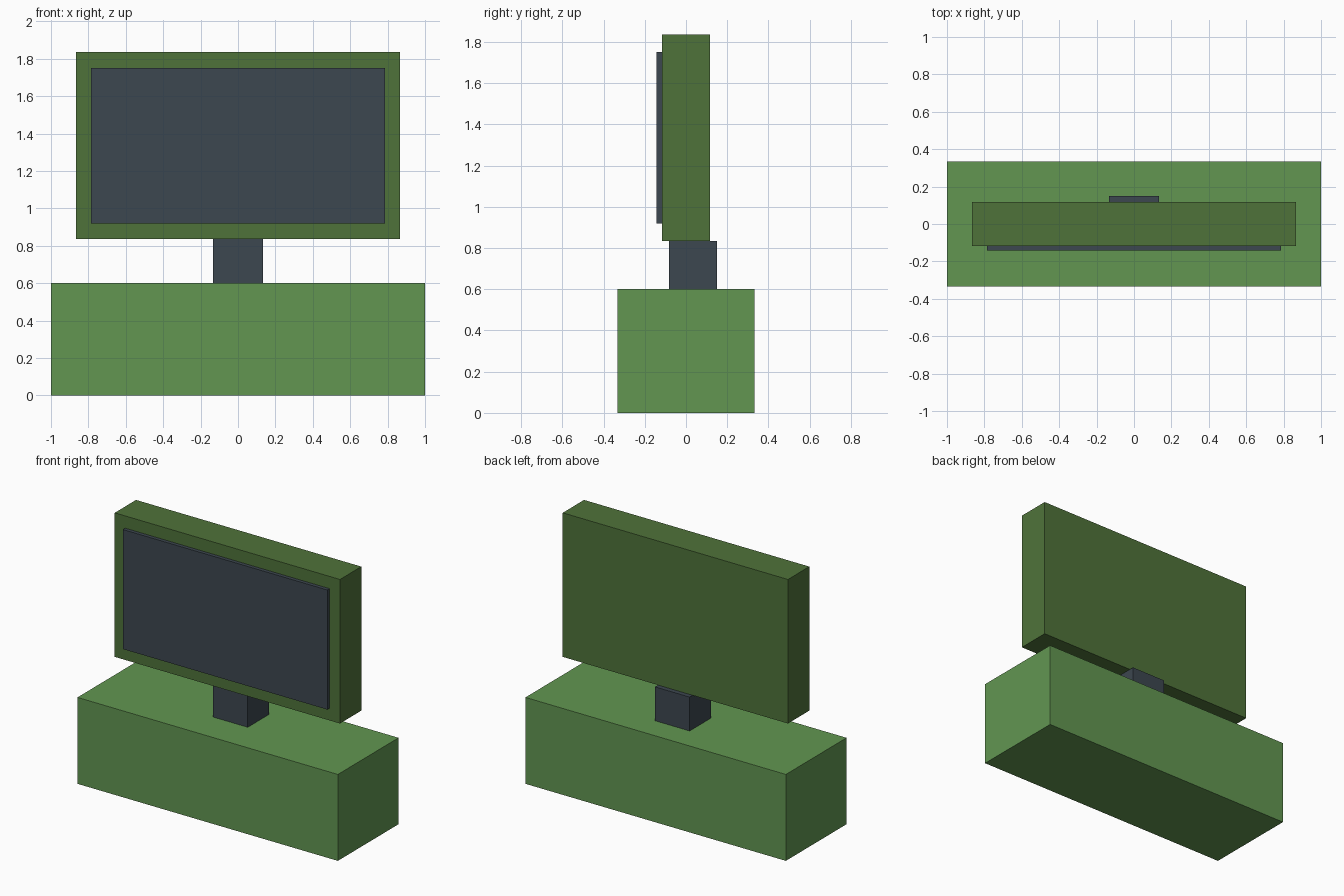
import bpy

# Remove the default cube
old = bpy.data.objects.get("Cube")
if old:
    bpy.data.objects.remove(old, do_unlink=True)


def make_material(name, rgb):
    mat = bpy.data.materials.new(name)
    mat.use_nodes = True
    color = (*rgb, 1.0)
    mat.diffuse_color = color
    mat.node_tree.nodes["Principled BSDF"].inputs["Base Color"].default_value = color
    return mat


def box(name, low, high, mat):
    """Axis-aligned box between two opposite corners."""
    center = [(a + b) / 2 for a, b in zip(low, high)]
    bpy.ops.mesh.primitive_cube_add(size=1, location=center)
    obj = bpy.context.object
    obj.name = name
    obj.scale = [b - a for a, b in zip(low, high)]
    bpy.ops.object.transform_apply(location=False, rotation=False, scale=True)
    obj.data.materials.append(mat)
    return obj


light_green = make_material("light green", (0.122, 0.305, 0.083))
dark_green = make_material("dark green", (0.078, 0.171, 0.042))
slate = make_material("dark slate", (0.046, 0.063, 0.080))

# Wide base block
box("base", (-1, -0.333, 0), (1, 0.333, 0.6), light_green)

# Short neck, set slightly towards the back
box("neck", (-0.133, -0.083, 0.6), (0.133, 0.15, 0.835), slate)

# Monitor housing and raised screen panel
box("housing", (-0.865, -0.117, 0.835), (0.865, 0.117, 1.835), dark_green)
box("screen", (-0.785, -0.142, 0.92), (0.785, -0.117, 1.75), slate)
